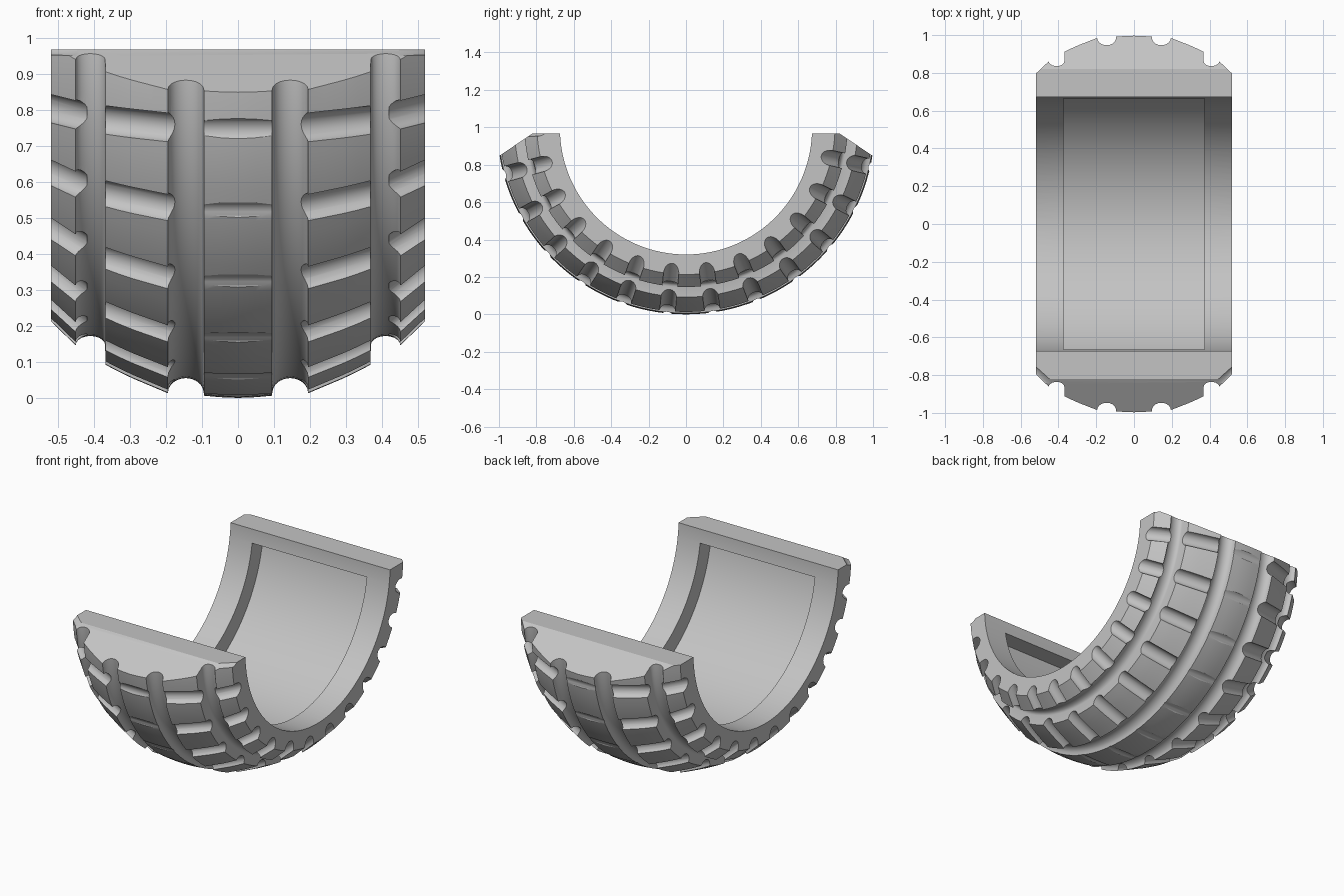
import bpy, bmesh
from math import pi, sin, cos, acos, radians
from mathutils import Vector, Matrix

cube = bpy.data.objects.get("Cube")
if cube:
    bpy.data.objects.remove(cube, do_unlink=True)

TREAD_Z = 1.01      # axis height of the tread
BORE_Z = 0.994      # axis height of the bore
STEPS = 128         # segments around the axis


def make_object(name, bm):
    bmesh.ops.recalc_face_normals(bm, faces=bm.faces[:])
    mesh = bpy.data.meshes.new(name)
    bm.to_mesh(mesh)
    bm.free()
    obj = bpy.data.objects.new(name, mesh)
    bpy.context.collection.objects.link(obj)
    return obj


def groove(cx, cr, half_width, depth, n=10):
    """Rounded groove in the (x, radius) profile."""
    return [(cx - half_width * cos(pi * i / n), cr - depth * sin(pi * i / n))
            for i in range(n + 1)]


def on_wheel(x, r, a, centre=TREAD_Z):
    """Point at radius r, angle a from straight down."""
    return Vector((x, r * sin(a), centre - r * cos(a)))


def arc(r, limit, n):
    """(y, z) points of a bore arc from -limit to limit."""
    pts = [on_wheel(0, r, limit * (2 * i / n - 1), BORE_Z) for i in range(n + 1)]
    return [(p.y, p.z) for p in pts]


def revolve(name, profile):
    bm = bmesh.new()
    rings = [[bm.verts.new(on_wheel(x, r, 2 * pi * s / STEPS)) for x, r in profile]
             for s in range(STEPS)]
    n = len(profile)
    for s in range(STEPS):
        a, b = rings[s], rings[(s + 1) % STEPS]
        for i in range(n):
            j = (i + 1) % n
            bm.faces.new((a[i], a[j], b[j], b[i]))
    return make_object(name, bm)


def prism(name, points, half_width):
    """Extrude a (y, z) outline along x."""
    bm = bmesh.new()
    face = bm.faces.new([bm.verts.new((-half_width, y, z)) for y, z in points])
    ext = bmesh.ops.extrude_face_region(bm, geom=[face])
    moved = [v for v in ext["geom"] if isinstance(v, bmesh.types.BMVert)]
    bmesh.ops.translate(bm, vec=(2 * half_width, 0, 0), verts=moved)
    return make_object(name, bm)


def add_rod(bm, p, q, radius):
    axis = q - p
    mat = Matrix.Translation((p + q) / 2) @ axis.to_track_quat("Z", "Y").to_matrix().to_4x4()
    bmesh.ops.create_cone(bm, cap_ends=True, segments=24, radius1=radius,
                          radius2=radius, depth=axis.length, matrix=mat)


def boolean(target, cutter, operation):
    mod = target.modifiers.new("cut", "BOOLEAN")
    mod.object, mod.operation, mod.solver = cutter, operation, "EXACT"
    bpy.context.view_layer.objects.active = target
    bpy.ops.object.modifier_apply(modifier=mod.name)
    bpy.data.objects.remove(cutter, do_unlink=True)


# Tyre body: right half of the profile, mirrored
half = [(0, 1.01), (0.05, 1.008), (0.094, 1.004)]
half += groove(0.145, 0.997, 0.05, 0.042)
half += [(0.24, 0.978), (0.29, 0.957), (0.33, 0.938), (0.368, 0.918)]
half += groove(0.41, 0.864, 0.041, 0.026)
half += [(0.52, 0.797), (0.52, 0.6)]
profile = [(-x, r) for x, r in reversed(half[1:])] + half
tyre = revolve("half_tyre", profile)

# Trim to the lower half with sloped ends
right = [(0.82, 0.967), (1.1, 0.78), (1.1, -0.2)]
outline = right + [(-y, z) for y, z in reversed(right)]
boolean(tyre, prism("end_trim", outline, 0.7), "INTERSECT")

# Bore and inner recess
bore = arc(0.674, pi, STEPS)[:-1]
boolean(tyre, prism("bore_cutter", bore, 0.7), "DIFFERENCE")
floor, top = 0.775, 0.888
recess = arc(floor, acos((BORE_Z - top) / floor), 64)
boolean(tyre, prism("recess_cutter", recess, 0.374), "DIFFERENCE")

# Cross slots in the tread
bm = bmesh.new()
for k in range(-7, 7):
    a = radians(1.2 + 360 / 26 * (k + 0.5))
    for side in (-1, 1):
        add_rod(bm, on_wheel(side * 0.185, 1.005, a), on_wheel(side * 0.4, 0.913, a), 0.042)
        add_rod(bm, on_wheel(side * 0.445, 0.866, a), on_wheel(side * 0.58, 0.741, a), 0.041)
    depth = 0.013 if k == -6 else 0.009
    r = 1.01 + 0.04 - depth
    add_rod(bm, on_wheel(-0.13, r, a), on_wheel(0.13, r, a), 0.04)
boolean(tyre, make_object("slot_cutter", bm), "DIFFERENCE")

# Colour and shading
grey = bpy.data.materials.new("grey")
grey.use_nodes = True
colour = (0.55, 0.55, 0.55, 1)
grey.diffuse_color = colour
grey.node_tree.nodes["Principled BSDF"].inputs["Base Color"].default_value = colour
tyre.data.materials.clear()
tyre.data.materials.append(grey)
bpy.ops.object.select_all(action="DESELECT")
tyre.select_set(True)
bpy.context.view_layer.objects.active = tyre
bpy.ops.object.shade_smooth_by_angle(angle=radians(25))
